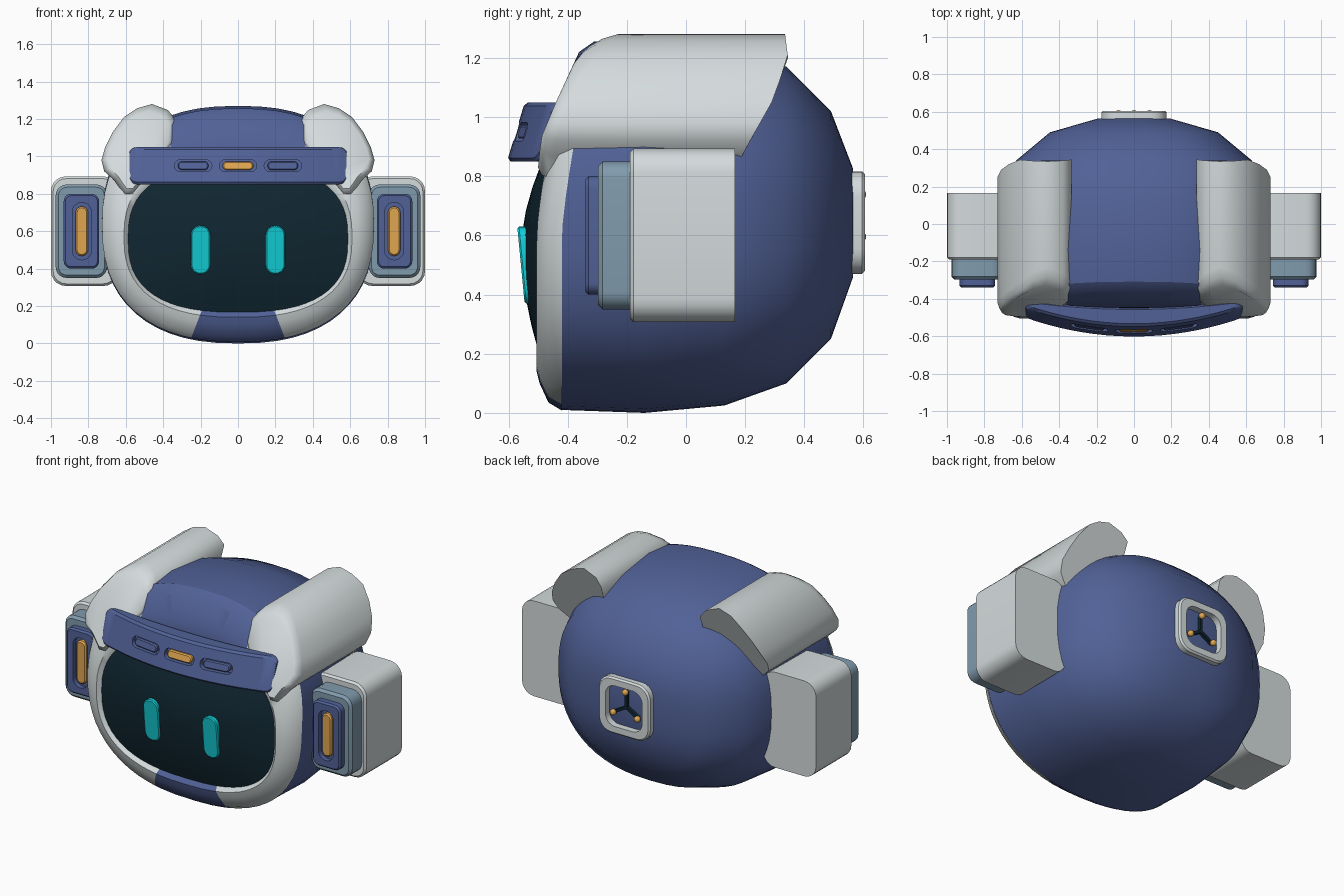
import bpy, bmesh, math

if "Cube" in bpy.data.objects:
    bpy.data.objects.remove(bpy.data.objects["Cube"])


def material(name, rgb):
    m = bpy.data.materials.new(name)
    m.diffuse_color = (*rgb, 1)
    m.use_nodes = True
    m.node_tree.nodes["Principled BSDF"].inputs["Base Color"].default_value = m.diffuse_color
    return m


WHITE = material("shell white", (0.66, 0.71, 0.72))
BLUE = material("indigo blue", (0.082, 0.12, 0.31))
SLATE = material("slate blue", (0.22, 0.33, 0.42))
BLACK = material("screen black", (0.005, 0.019, 0.03))
CYAN = material("eye cyan", (0.006, 0.62, 0.68))
ORANGE = material("amber", (0.74, 0.38, 0.08))


def loft(rings, caps=True):
    """Skin a list of equal-length point rings."""
    bm = bmesh.new()
    vs = [[bm.verts.new(p) for p in r] for r in rings]
    n = len(rings[0])
    for a, b in zip(vs, vs[1:]):
        for i in range(n):
            j = (i + 1) % n
            bm.faces.new((a[i], a[j], b[j], b[i]))
    if caps:
        bm.faces.new(vs[0])
        bm.faces.new(vs[-1])
    bmesh.ops.recalc_face_normals(bm, faces=bm.faces)
    return bm


def activate(ob):
    bpy.ops.object.select_all(action='DESELECT')
    ob.select_set(True)
    bpy.context.view_layer.objects.active = ob


def finish(name, bm, *mats, angle=35):
    me = bpy.data.meshes.new(name)
    bm.to_mesh(me)
    bm.free()
    for m in mats:
        me.materials.append(m)
    ob = bpy.data.objects.new(name, me)
    bpy.context.collection.objects.link(ob)
    activate(ob)
    bpy.ops.object.shade_smooth_by_angle(angle=math.radians(angle))
    return ob


def cut(ob, bm):
    """Subtract a cutter from an object, then remove the cutter."""
    cutter = finish("cutter", bm, ob.data.materials[0])
    cutter.hide_render = True
    activate(ob)
    mod = ob.modifiers.new("slot", 'BOOLEAN')
    mod.operation = 'DIFFERENCE'
    mod.solver = 'EXACT'
    mod.object = cutter
    bpy.ops.object.modifier_apply(modifier=mod.name)
    bpy.data.objects.remove(cutter)
    activate(ob)
    bpy.ops.object.shade_smooth_by_angle(angle=math.radians(35))


def rounded(cx, cz, hw, hh, r, seg=5):
    pts = []
    for q, (sx, sz) in enumerate([(1, 1), (-1, 1), (-1, -1), (1, -1)]):
        for k in range(seg + 1):
            a = math.radians(90 * q + 90 * k / seg)
            pts.append((cx + sx * (hw - r) + r * math.cos(a), cz + sz * (hh - r) + r * math.sin(a)))
    return pts


def prism(cx, cz, hw, hh, r, y0, y1, b=0.0, warp=lambda x, z: 0.0):
    """Rounded rectangle extruded from y0 to y1, with a chamfer b at y1."""
    d = b if y1 > y0 else -b
    levels = [(y0, 0), (y1 - d, 0)] + ([(y1, b)] if b else [])
    return loft([[(x, y + warp(x, z), z) for x, z in rounded(cx, cz, hw - i, hh - i, r - i)]
                 for y, i in levels])


def lean(z):
    # the upper front slopes backwards
    return 0.11 * max(0, (z - 0.6) / 0.65) ** 1.3


def oval(y, hw, zb, zt, n=2.4, sloped=True, count=56):
    pts = []
    for i in range(count):
        a = 2 * math.pi * i / count
        c, s = math.cos(a), math.sin(a)
        x = hw * math.copysign(abs(c) ** (2 / n), c)
        z = (zb + zt) / 2 + (zt - zb) / 2 * math.copysign(abs(s) ** (2 / n), s)
        pts.append((x, y + (lean(z) if sloped else 0), z))
    return pts


def lerp_table(table, z):
    for (z0, v0), (z1, v1) in zip(table, table[1:]):
        if z <= z1:
            return v0 + (v1 - v0) * max(0, (z - z0) / (z1 - z0))
    return table[-1][1]


# Head shell
shell = [oval(y, hw, zb, zt, sloped=False) for y, hw, zb, zt in [
    (0.565, 0.19, 0.46, 0.825), (0.49, 0.45, 0.25, 1.02), (0.34, 0.63, 0.10, 1.17),
    (0.13, 0.71, 0.025, 1.245), (-0.14, 0.73, 0.0, 1.27)]]
shell.append(oval(-0.42, 0.725, 0.01, 1.255))
finish("head_shell", loft(shell), BLUE, angle=50)

# Face rim, white with blue centre pieces at top and bottom
rim = loft([oval(*r) for r in [
    (-0.42, 0.727, 0.008, 1.257), (-0.465, 0.70, 0.035, 1.22), (-0.495, 0.645, 0.1, 1.1),
    (-0.505, 0.61, 0.14, 1.0, 2.5), (-0.48, 0.585, 0.17, 0.95, 2.6)]], caps=False)
for s in (1, -1):
    for co, no in [((0.2 * s, 0, 0.16), (0.13 * s, 0, 0.05)), ((0.36 * s, 0, 0), (s, 0, 0))]:
        bmesh.ops.bisect_plane(rim, geom=rim.verts[:] + rim.edges[:] + rim.faces[:],
                               plane_co=co, plane_no=no)
for f in rim.faces:
    c = f.calc_center_median()
    if c.z > 0.6:
        blue = abs(c.x) < 0.36
    else:
        blue = 0.13 * (abs(c.x) - 0.2) + 0.05 * (c.z - 0.16) < 0
    f.material_index = int(blue)
finish("face_rim", rim, WHITE, BLUE, angle=50)

# Domed screen
screen = []
for k in (1.0, 0.85, 0.68, 0.5, 0.3, 0.1):
    screen.append(oval(-0.485 - 0.07 * (1 - k * k), 0.588 * k, 0.57 - 0.403 * k, 0.57 + 0.383 * k, 2.6))
finish("screen", loft(screen), BLACK, angle=60)

# Eyes
for s, side in ((1, "right"), (-1, "left")):
    finish("eye_" + side, prism(0.2 * s, 0.5, 0.052, 0.13, 0.05, -0.52, -0.558, 0.006,
                                lambda x, z: -0.096 * (z - 0.5)), CYAN)


# Curved visor
def visor_front(x, z):
    return -0.605 + 0.1 * (x / 0.58) ** 2 + 0.3 * (z - 0.85)


rings = []
for i in range(-12, 13):
    x = 0.58 * math.sin(math.pi / 2 * i / 12)
    end = 0.022 * max(0, (abs(x) - 0.555) / 0.025)
    thick = 0.1 - 0.06 * (x / 0.58) ** 2
    zb, zt, c = 0.85 + end, 1.05 - end, 0.012
    rings.append([(x, visor_front(x, z) + d, z) for d, z in [
        (c, zb), (0, zb + c), (0, zt - c), (c, zt),
        (thick - c, zt), (thick, zt - c), (thick, zb + c), (thick - c, zb)]])
visor = finish("visor", loft(rings), BLUE)

# Visor slots and their inset lights
for cx, name, mat in ((0, "centre", ORANGE), (0.24, "right", BLUE), (-0.24, "left", BLUE)):
    cut(visor, prism(cx, 0.95, 0.1, 0.031, 0.03, 0.028, -0.08, 0, visor_front))
    finish("visor_light_" + name,
           prism(cx, 0.95, 0.082, 0.023, 0.022, 0.04, 0.002, 0.006, visor_front), mat)

# Top pads: rounded profile run along the head, sloped at both ends
PAD = [(0.335, 1.2), (0.375, 1.248), (0.46, 1.28), (0.54, 1.257), (0.61, 1.21), (0.67, 1.13),
       (0.71, 1.05), (0.73, 0.98), (0.715, 0.92), (0.66, 0.87), (0.605, 0.79), (0.565, 0.79),
       (0.5, 0.87), (0.4, 0.98), (0.34, 1.08)]
FRONT = [(0.78, -0.505), (0.93, -0.49), (1.05, -0.44), (1.2, -0.37), (1.28, -0.28)]
BACK = [(0.79, 0.15), (0.89, 0.2), (1.05, 0.29), (1.2, 0.345), (1.28, 0.335)]
for s, side in ((1, "right"), (-1, "left")):
    def pad_ring(table, dy, k):
        out = []
        for x, z in PAD:
            x, z2 = 0.55 + (x - 0.55) * k, 1.03 + (z - 1.03) * k
            out.append((s * x, lerp_table(table, z2) + dy, z2))
        return out
    finish("top_pad_" + side, loft([pad_ring(FRONT, 0, 0.84), pad_ring(FRONT, 0.015, 0.94),
                                    pad_ring(FRONT, 0.05, 1), pad_ring(BACK, 0, 1)]), WHITE, angle=45)

# Side pods: stepped blocks with a lit slot
for s, side in ((1, "right"), (-1, "left")):
    finish("pod_block_" + side, prism(0.82 * s, 0.6, 0.18, 0.293, 0.08, 0.165, -0.19, 0.012), WHITE)
    finish("pod_step_" + side, prism(0.837 * s, 0.6, 0.138, 0.25, 0.06, -0.15, -0.297, 0.015), SLATE)
    panel = finish("pod_panel_" + side, prism(0.837 * s, 0.6, 0.095, 0.2, 0.04, -0.26, -0.34, 0.01), BLUE)
    cut(panel, prism(0.835 * s, 0.6, 0.05, 0.153, 0.048, -0.31, -0.4))
    finish("pod_light_" + side, prism(0.835 * s, 0.6, 0.033, 0.132, 0.032, -0.3, -0.335, 0.008), ORANGE)

# Rear port: frame, three spokes and knobs
frame = finish("rear_port_frame", prism(0, 0.643, 0.175, 0.173, 0.085, 0.54, 0.605, 0.01), WHITE)
cut(frame, prism(0, 0.643, 0.125, 0.125, 0.065, 0.5, 0.7))
for i in range(3):
    a = math.radians(90 + 120 * i)
    dx, dz = math.cos(a), math.sin(a)
    spoke = [[(r * dx + w * dz, y, 0.643 + r * dz - w * dx)
              for w, y in ((-0.009, 0.55), (0.009, 0.55), (0.009, 0.585), (-0.009, 0.585))]
             for r in (0, 0.095)]
    finish(f"rear_spoke_{i + 1}", loft(spoke), BLACK)
    knob = bmesh.new()
    bmesh.ops.create_uvsphere(knob, u_segments=12, v_segments=8, radius=0.019)
    bmesh.ops.translate(knob, verts=knob.verts, vec=(0.095 * dx, 0.59, 0.643 + 0.095 * dz))
    finish(f"rear_knob_{i + 1}", knob, ORANGE, angle=60)
